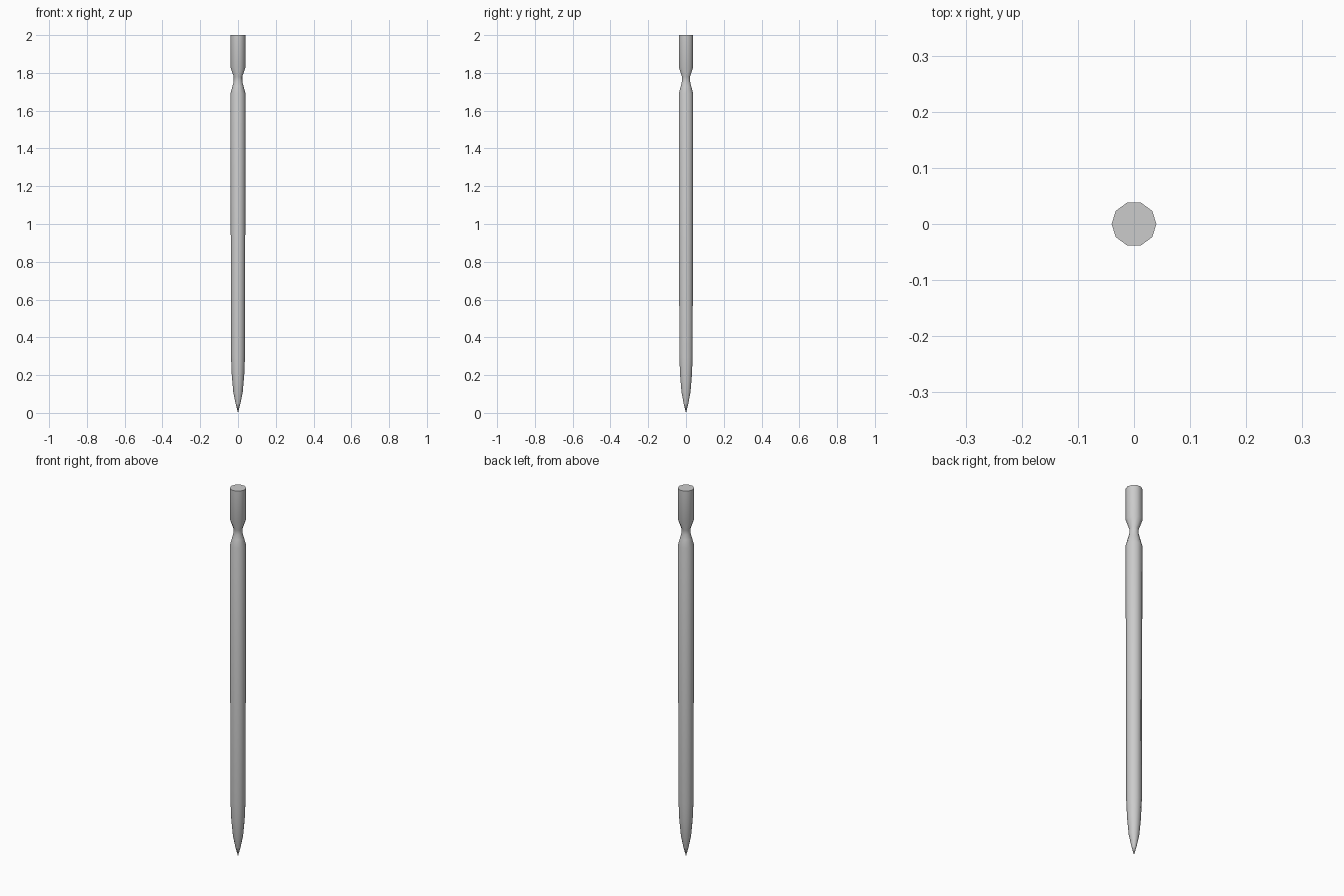
import bpy, bmesh, math

if "Cube" in bpy.data.objects:
    bpy.data.objects.remove(bpy.data.objects["Cube"])

SIDES = 10
# (radius, height) outline from the pointed tip up to the head
PROFILE = [(0.0, 0.0), (0.013, 0.05), (0.025, 0.11), (0.033, 0.20), (0.037, 0.30),
           (0.04, 1.69), (0.029, 1.73), (0.0225, 1.755), (0.0225, 1.78),
           (0.04, 1.83), (0.04, 2.0), (0.0, 2.0)]


def lathe(name, profile, sides):
    """Spin a profile round the z axis; radius 0 makes a pole."""
    bm = bmesh.new()
    rings = []
    for r, z in profile:
        count = sides if r > 0 else 1
        rings.append([bm.verts.new((r * math.cos(math.tau * i / sides),
                                    r * math.sin(math.tau * i / sides), z))
                      for i in range(count)])
    for a, b in zip(rings, rings[1:]):
        for i in range(sides):
            j = (i + 1) % sides
            loop = [a[i % len(a)], a[j % len(a)], b[j % len(b)], b[i % len(b)]]
            bm.faces.new(list(dict.fromkeys(loop)))
    bmesh.ops.recalc_face_normals(bm, faces=bm.faces)
    mesh = bpy.data.meshes.new(name)
    bm.to_mesh(mesh)
    bm.free()
    obj = bpy.data.objects.new(name, mesh)
    bpy.context.collection.objects.link(obj)
    return obj


# Pointed stake with necked head
stake = lathe("stake", PROFILE, SIDES)
stake.select_set(True)
bpy.context.view_layer.objects.active = stake
bpy.ops.object.shade_smooth_by_angle(angle=math.radians(60))
